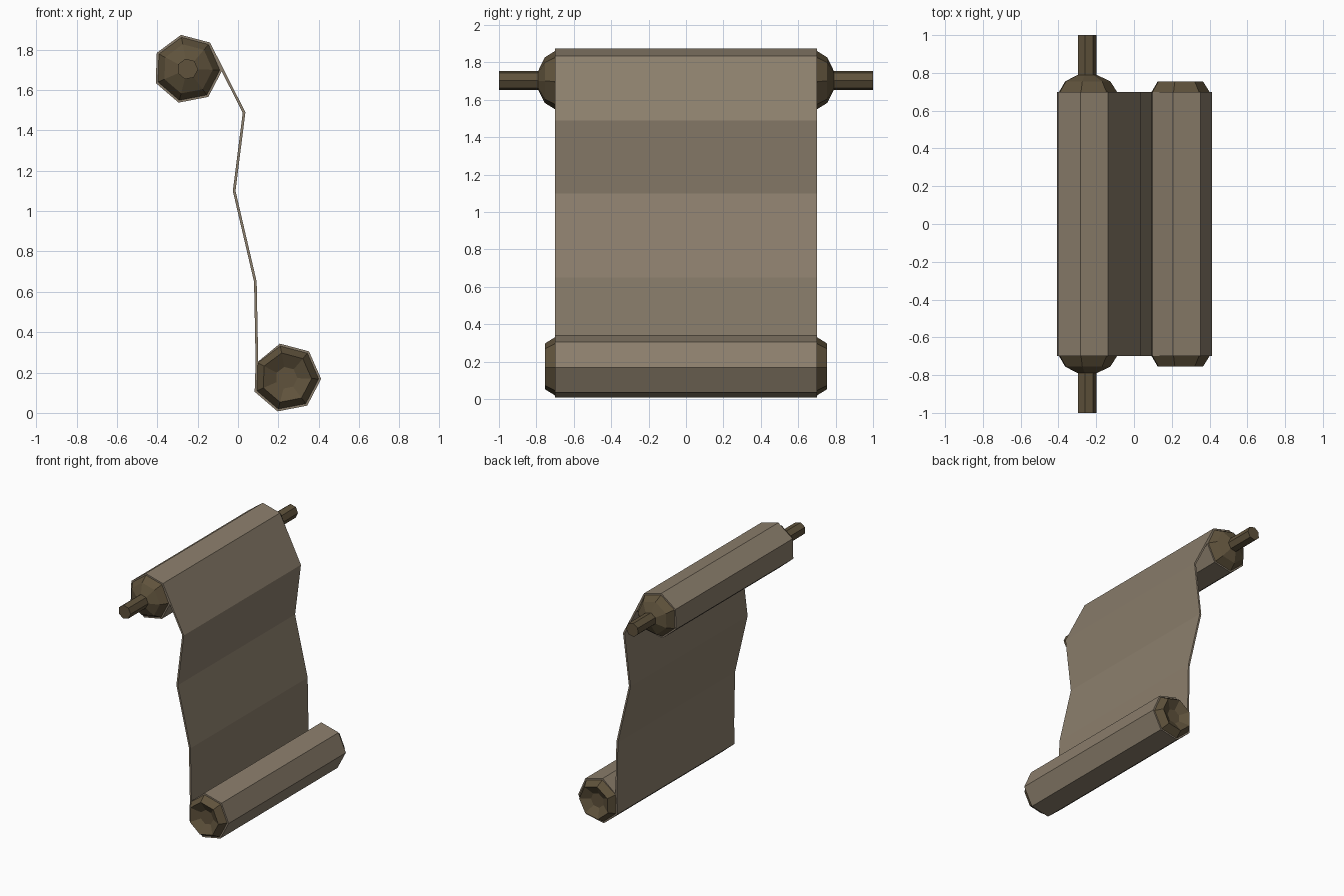
import bpy, bmesh
from math import cos, sin, radians

if "Cube" in bpy.data.objects:
    bpy.data.objects.remove(bpy.data.objects["Cube"])

SIDES = 7
STEP = 360 / SIDES
BASE = 49.5                    # corner angle shared by both rolls
TOP = (-0.25, 1.704)           # roll centres in x, z
LOW = (0.24, 0.174)
HALF = 0.70                    # half width of the sheet


def material(name, rgb):
    m = bpy.data.materials.new(name)
    m.diffuse_color = (*rgb, 1)
    m.use_nodes = True
    m.node_tree.nodes["Principled BSDF"].inputs["Base Color"].default_value = m.diffuse_color
    return m


paper = material("paper", (0.26, 0.21, 0.15))
wood = material("wood", (0.115, 0.085, 0.045))


def polar(c, r, deg):
    return c[0] + r * cos(radians(deg)), c[1] + r * sin(radians(deg))


def finish(name, bm, mat):
    me = bpy.data.meshes.new(name)
    bmesh.ops.recalc_face_normals(bm, faces=bm.faces)
    bm.to_mesh(me)
    bm.free()
    me.materials.append(mat)
    ob = bpy.data.objects.new(name, me)
    bpy.context.collection.objects.link(ob)
    return ob


def turned(name, centre, half_profile, mat):
    """Seven-sided turned part along y; profile (radius, y) is mirrored."""
    profile = [(r, -y) for r, y in half_profile[::-1]] + half_profile
    bm = bmesh.new()
    rings = []
    for r, y in profile:
        ring = []
        for i in range(SIDES):
            x, z = polar(centre, r, BASE + i * STEP)
            ring.append(bm.verts.new((x, y, z)))
        rings.append(ring)
    for a, b in zip(rings, rings[1:]):
        for i in range(SIDES):
            j = (i + 1) % SIDES
            bm.faces.new((a[i], a[j], b[j], b[i]))
    bm.faces.new(rings[0])
    bm.faces.new(rings[-1])
    return finish(name, bm, mat)


# Upper roller with domed ends and handles
turned("upper_roller", TOP,
       [(0.16, HALF), (0.125, 0.755), (0.052, 0.79), (0.052, 1.0)], wood)

# Lower roller with hollowed ends
turned("lower_roller", LOW,
       [(0.16, HALF), (0.125, 0.755), (0.055, 0.715)], wood)

# Sheet: wound on the upper roll, hanging in folds, wound on the lower roll
R = 0.165
path = [polar(TOP, R - 0.008, BASE)]
path += [polar(TOP, R, BASE - i * STEP) for i in range(1, SIDES + 1)]
path += [(0.03, 1.488), (-0.019, 1.10), (0.086, 0.65)]
path += [polar(LOW, R, BASE + (2 + i) * STEP) for i in range(SIDES)]
path += [polar(LOW, R - 0.008, BASE + 2 * STEP)]

bm = bmesh.new()
edges = [[bm.verts.new((x, y, z)) for y in (-HALF, HALF)] for x, z in path]
for a, b in zip(edges, edges[1:]):
    bm.faces.new((a[0], a[1], b[1], b[0]))
sheet = finish("parchment_sheet", bm, paper)
mod = sheet.modifiers.new("thickness", 'SOLIDIFY')
mod.thickness = 0.013
mod.offset = 0
mod.use_even_offset = True
